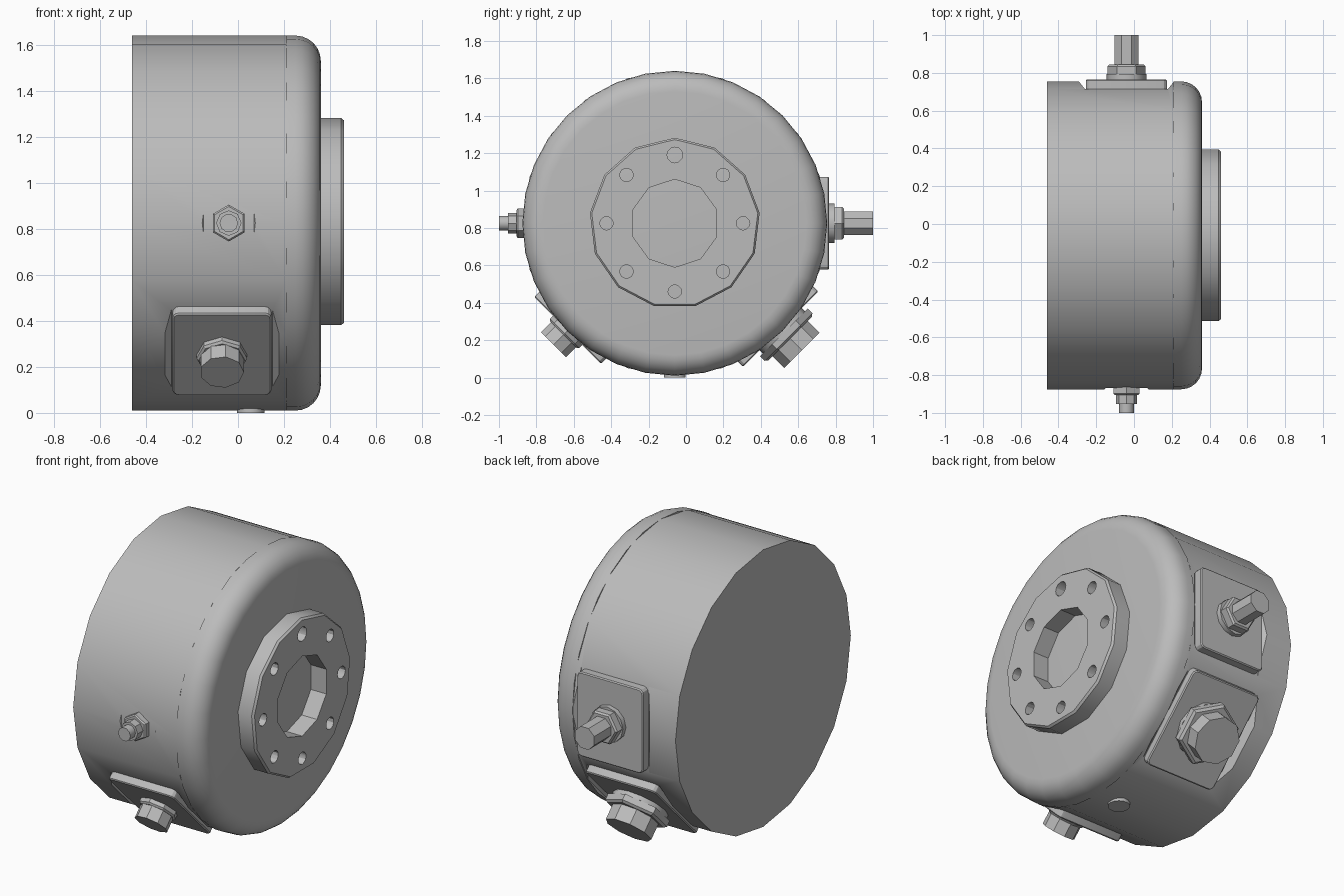
import bpy, bmesh
from math import sin, cos, pi, radians
from mathutils import Matrix, Vector

if "Cube" in bpy.data.objects:
    bpy.data.objects.remove(bpy.data.objects["Cube"])

CENTRE = Vector((0, -0.06, 0.825))
R = 0.815
grey = bpy.data.materials.new("machined grey")
grey.use_nodes = True
colour = (0.5, 0.5, 0.5, 1)
grey.diffuse_color = colour
grey.node_tree.nodes["Principled BSDF"].inputs["Base Color"].default_value = colour


def frame(axis, side, origin):
    """Matrix whose local z is the axis and local x is the side."""
    m = Matrix((side, axis.cross(side), axis)).transposed().to_4x4()
    m.translation = origin
    return m


def radial(degrees, x):
    """Frame on the drum, with local z pointing outward from its axis."""
    a = radians(degrees)
    return frame(Vector((0, cos(a), sin(a))), Vector((1, 0, 0)), CENTRE + Vector((x, 0, 0)))


AXIAL = frame(Vector((1, 0, 0)), Vector((0, 0, 1)), CENTRE)


def finish(name, bm, matrix, smooth=30):
    bmesh.ops.recalc_face_normals(bm, faces=bm.faces)
    bm.transform(matrix)
    mesh = bpy.data.meshes.new(name)
    bm.to_mesh(mesh)
    bm.free()
    mesh.materials.append(grey)
    ob = bpy.data.objects.new(name, mesh)
    bpy.context.collection.objects.link(ob)
    shade(ob, smooth)
    return ob


def shade(ob, degrees):
    bpy.ops.object.select_all(action='DESELECT')
    ob.select_set(True)
    bpy.context.view_layer.objects.active = ob
    bpy.ops.object.shade_smooth_by_angle(angle=radians(degrees))


def lathe(name, profile, n, matrix, smooth=30, turn=0.0):
    """Closed solid from (radius, height) pairs turned about local z."""
    bm = bmesh.new()
    rings = [[bm.verts.new((r * cos(turn + 2 * pi * i / n), r * sin(turn + 2 * pi * i / n), h))
              for i in range(n)] for r, h in profile]
    for a, b in zip(rings, rings[1:]):
        for i in range(n):
            j = (i + 1) % n
            bm.faces.new((a[i], a[j], b[j], b[i]))
    bm.faces.new(rings[0])
    bm.faces.new(rings[-1])
    return finish(name, bm, matrix, smooth)


def plate(name, half_x, half_y, low, high, matrix):
    """Mounting plate with rounded corners and a softened outer edge."""
    bm = bmesh.new()
    bmesh.ops.create_cube(bm, size=2)
    for v in bm.verts:
        v.co = (v.co.x * half_x, v.co.y * half_y, high if v.co.z > 0 else low)
    upright = [e for e in bm.edges if abs(e.verts[0].co.z - e.verts[1].co.z) > 0.01]
    bmesh.ops.bevel(bm, geom=upright, offset=0.03, segments=3, profile=0.5, affect='EDGES')
    rim = [e for e in bm.edges if all(v.co.z > high - 0.001 for v in e.verts)]
    bmesh.ops.bevel(bm, geom=rim, offset=0.006, segments=1, affect='EDGES')
    return finish(name, bm, matrix, 20)


def seat(name, half_x, floor, matrix):
    """Cutter for a flat seat with sloping side walls."""
    bm = bmesh.new()
    bmesh.ops.create_cube(bm, size=2)
    for v in bm.verts:
        top = v.co.z > 0
        v.co = (v.co.x * (half_x + (0.08 if top else 0)), v.co.y * 0.4,
                floor + (0.1 if top else 0))
    return finish(name, bm, matrix)


def cut(target, cutters, smooth=30):
    for c in cutters:
        mod = target.modifiers.new("cut", 'BOOLEAN')
        mod.operation, mod.solver, mod.object = 'DIFFERENCE', 'EXACT', c
        bpy.context.view_layer.objects.active = target
        bpy.ops.object.modifier_apply(modifier=mod.name)
        bpy.data.objects.remove(c)
    shade(target, smooth)


# Frames of the fittings around the drum
front_side = radial(180, -0.04)
front_low = radial(225, -0.07)
back_side = radial(0, -0.04)
back_low = radial(-45, -0.06)

# Drum with flat seats
drum = lathe("drum", [(R, -0.46), (R, 0.21)], 20, AXIAL)
cut(drum, [seat("front_low_seat", 0.22, 0.77, front_low),
           seat("back_side_seat", 0.22, 0.775, back_side),
           seat("back_low_seat", 0.235, 0.755, back_low),
           seat("front_side_seat", 0.11, 0.808, front_side)])

# Rounded front cover
bend = 0.11
arc = [(R - bend + bend * cos(t * pi / 12), 0.36 - bend + bend * sin(t * pi / 12)) for t in range(7)]
lathe("cover", [(R, 0.21)] + arc, 32, AXIAL, 35)

# Flange with a central bore and a ring of bolt holes
flange = lathe("flange", [(0.457, 0.355), (0.457, 0.448), (0.447, 0.46)], 13, AXIAL, 32)
holes = [lathe("bore", [(0.235, 0.3), (0.235, 0.5)], 10, AXIAL)]
for i in range(8):
    spot = AXIAL @ Matrix.Rotation(i * pi / 4, 4, 'Z') @ Matrix.Translation((0.365, 0, 0))
    r = 0.042 if i == 0 else 0.036
    holes.append(lathe("bolt_hole", [(r, 0.3), (r, 0.5)], 12, spot))
cut(flange, holes, 32)

# Front side nipple
lathe("front_side_nut", [(0.08, 0.79), (0.08, 0.838), (0.072, 0.845)], 6, front_side, 10, pi / 6)
lathe("front_side_collar", [(0.055, 0.84), (0.055, 0.893)], 8, front_side)
lathe("front_side_tip", [(0.04, 0.89), (0.04, 0.94)], 10, front_side, 40)

# Front lower plate and plug
plate("front_low_plate", 0.215, 0.252, 0.755, 0.81, front_low)
lathe("front_low_nut", [(0.11, 0.8), (0.11, 0.832), (0.1, 0.842)], 8, front_low, 10)
lathe("front_low_plug", [(0.096, 0.84), (0.096, 0.917)], 9, front_low, 10)

# Back side plate and long nipple
back_plate = back_side.copy()
plate("back_side_plate", 0.215, 0.248, 0.765, 0.825, back_plate)
lathe("back_side_washer", [(0.105, 0.82), (0.105, 0.853)], 12, back_side, 35)
lathe("back_side_nut", [(0.1, 0.852), (0.1, 0.895), (0.09, 0.905)], 6, back_side, 10)
lathe("back_side_stem", [(0.068, 0.9), (0.068, 1.06)], 8, back_side, 10, pi / 8)

# Back lower plate and large plug
plate("back_low_plate", 0.23, 0.285, 0.745, 0.8, back_low)
lathe("back_low_washer", [(0.16, 0.79), (0.16, 0.825)], 12, back_low, 35)
lathe("back_low_nut", [(0.18, 0.825), (0.18, 0.86), (0.165, 0.872)], 6, back_low, 10, pi / 6)
lathe("back_low_plug", [(0.135, 0.865), (0.135, 0.962)], 9, back_low, 10)

# Small drain plug underneath
lathe("drain_plug", [(0.06, 0.78), (0.06, 0.825)], 14, radial(-90, 0.055), 35)
